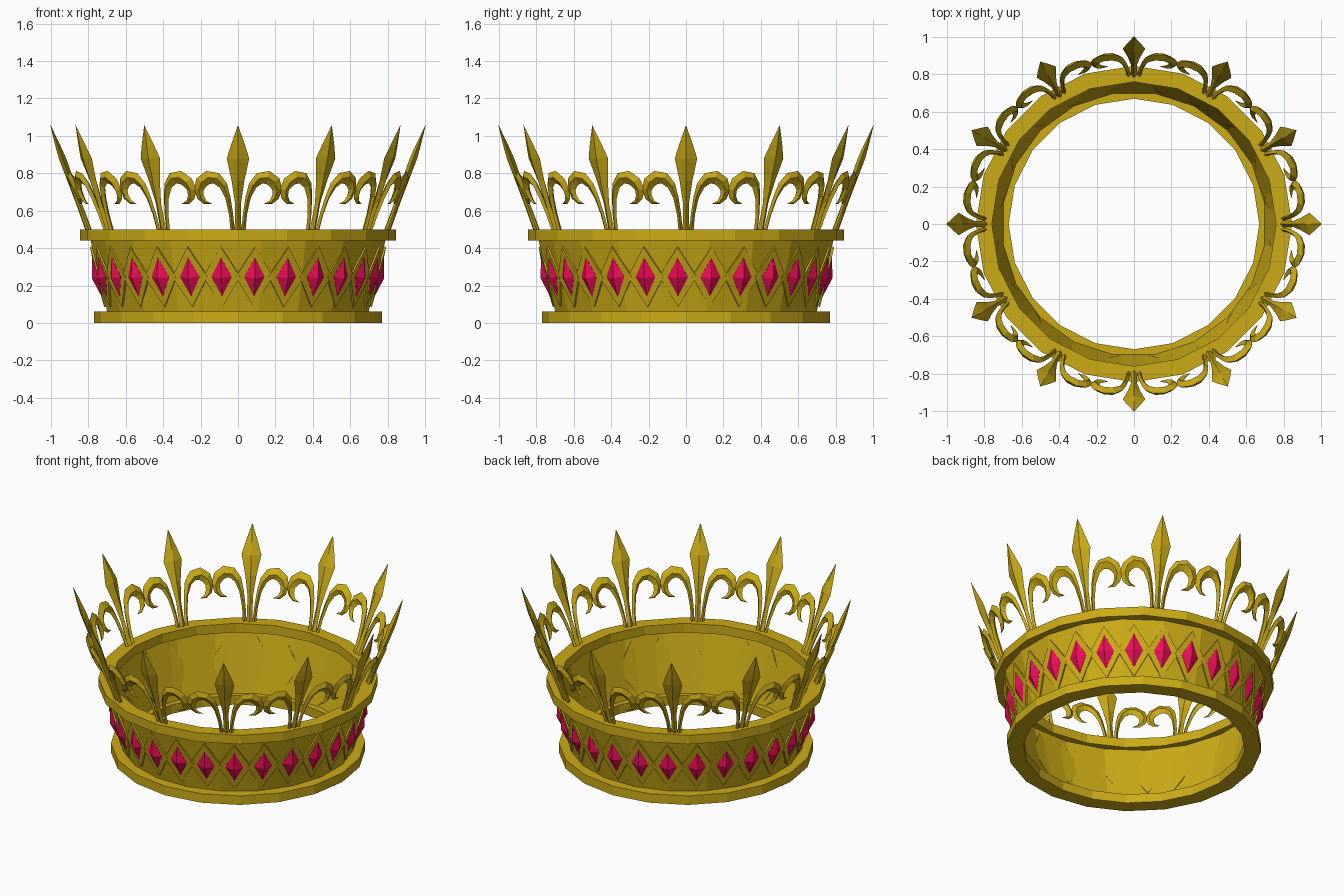
import bpy, math
from mathutils import Matrix, Vector

if "Cube" in bpy.data.objects:
    bpy.data.objects.remove(bpy.data.objects["Cube"])

def material(name, rgb):
    m = bpy.data.materials.new(name)
    m.diffuse_color = (*rgb, 1)
    m.use_nodes = True
    m.node_tree.nodes["Principled BSDF"].inputs["Base Color"].default_value = m.diffuse_color
    return m

GOLD = material("gold", (0.60, 0.41, 0.008))
RUBY = material("ruby", (0.86, 0.004, 0.10))

def mesh(name, verts, faces, mat):
    me = bpy.data.meshes.new(name)
    me.from_pydata(verts, [], faces)
    me.materials.append(mat)
    me.validate()
    return me

def add(name, me, matrix=Matrix()):
    ob = bpy.data.objects.new(name, me)
    ob.matrix_world = matrix
    bpy.context.collection.objects.link(ob)
    return ob

def lathe(name, profile, closed, offset=0.0, n=20):
    """Turn an (r, z) profile round the z axis in n flat sides."""
    p = len(profile)
    verts = []
    for i in range(n):
        a = 2 * math.pi * (i + offset) / n
        verts += [(r * math.cos(a), r * math.sin(a), z) for r, z in profile]
    faces = []
    for i in range(n):
        j = (i + 1) % n
        for k in range(p if closed else p - 1):
            l = (k + 1) % p
            faces.append((i*p + k, j*p + k, j*p + l, i*p + l))
    return add(name, mesh(name, verts, faces, GOLD))

# Rims and the flared band between them
lathe("bottom_rim", [(0.67, 0), (0.77, 0), (0.77, 0.06), (0.67, 0.06)], True)
lathe("top_rim", [(0.76, 0.44), (0.845, 0.44), (0.845, 0.5), (0.76, 0.5)], True)
lathe("band", [(0.705, 0.05), (0.80, 0.45)], False, 0.5)

# Ruby: four-sided pyramid on a thin base; plate: thin diamond slab behind it
def diamond(hw, hh, y):
    return [(hw, y, 0), (0, y, hh), (-hw, y, 0), (0, y, -hh)]

sides = [(i, (i + 1) % 4, (i + 1) % 4 + 4, i + 4) for i in range(4)]
gem = mesh("gem", diamond(0.055, 0.107, 0.004) + diamond(0.055, 0.107, -0.006) + [(0, -0.034, 0)],
           [(3, 2, 1, 0)] + sides + [(4 + i, 4 + (i + 1) % 4, 8) for i in range(4)], RUBY)
plate = mesh("gem_plate", diamond(0.10, 0.165, 0.005) + diamond(0.10, 0.165, -0.005),
             [(3, 2, 1, 0), (4, 5, 6, 7)] + sides, GOLD)
tilt = math.atan2(0.095, 0.40)
for k in range(27):
    spin = Matrix.Rotation((k + 0.5) * 2 * math.pi / 27, 4, 'Z')
    place = spin @ Matrix.Translation((0, -0.75, 0.247)) @ Matrix.Rotation(tilt, 4, 'X')
    add(f"gem_{k+1}", gem, place)
    add(f"gem_plate_{k+1}", plate, place)

# Fleur: diamond-section strips swept along (x, z, half width, half depth)
def strip(path, mirror=1):
    verts, faces = [], []
    n = len(path)
    for i, (x, z, w, d) in enumerate(path):
        a, b = path[max(i - 1, 0)], path[min(i + 1, n - 1)]
        t = Vector((b[0] - a[0], b[1] - a[1])).normalized()
        for s, e in ((w, 0), (0, d), (-w, 0), (0, -d)):
            px, pz = x - t.y * s, z + t.x * s
            # lean outward with height and wrap slightly round the crown
            y = -(0.80 + 0.364 * (pz - 0.5)) + 0.4 * px * px + e
            verts.append((mirror * px, y, pz))
    for i in range(n - 1):
        for k in range(4):
            l = (k + 1) % 4
            f = (i*4 + k, i*4 + l, i*4 + 4 + l, i*4 + 4 + k)
            faces.append(f[::-1] if mirror < 0 else f)
    ends = [(3, 2, 1, 0), tuple(range(4*n - 4, 4*n))]
    faces += [f[::-1] if mirror < 0 else f for f in ends]
    return verts, faces

blade = [(0, 0.48, 0.018, 0.018), (0, 0.64, 0.016, 0.016), (0, 0.76, 0.034, 0.018),
         (0, 0.88, 0.06, 0.02), (0, 0.95, 0.038, 0.014), (0, 1.055, 0.001, 0.001)]
curl = [(0.028, 0.48, 0.011, 0.014), (0.037, 0.58, 0.011, 0.014), (0.054, 0.67, 0.014, 0.015),
        (0.078, 0.735, 0.022, 0.017), (0.115, 0.773, 0.031, 0.02), (0.160, 0.778, 0.036, 0.02),
        (0.195, 0.752, 0.034, 0.02), (0.210, 0.712, 0.026, 0.018), (0.200, 0.672, 0.019, 0.014),
        (0.176, 0.645, 0.011, 0.009), (0.140, 0.636, 0.001, 0.001)]
verts, faces = [], []
for path, side in ((blade, 1), (curl, 1), (curl, -1)):
    v, f = strip(path, side)
    faces += [tuple(i + len(verts) for i in q) for q in f]
    verts += v
fleur = mesh("fleur", verts, faces, GOLD)
for k in range(12):
    add(f"fleur_{k+1}", fleur, Matrix.Rotation(k * math.pi / 6, 4, 'Z'))
